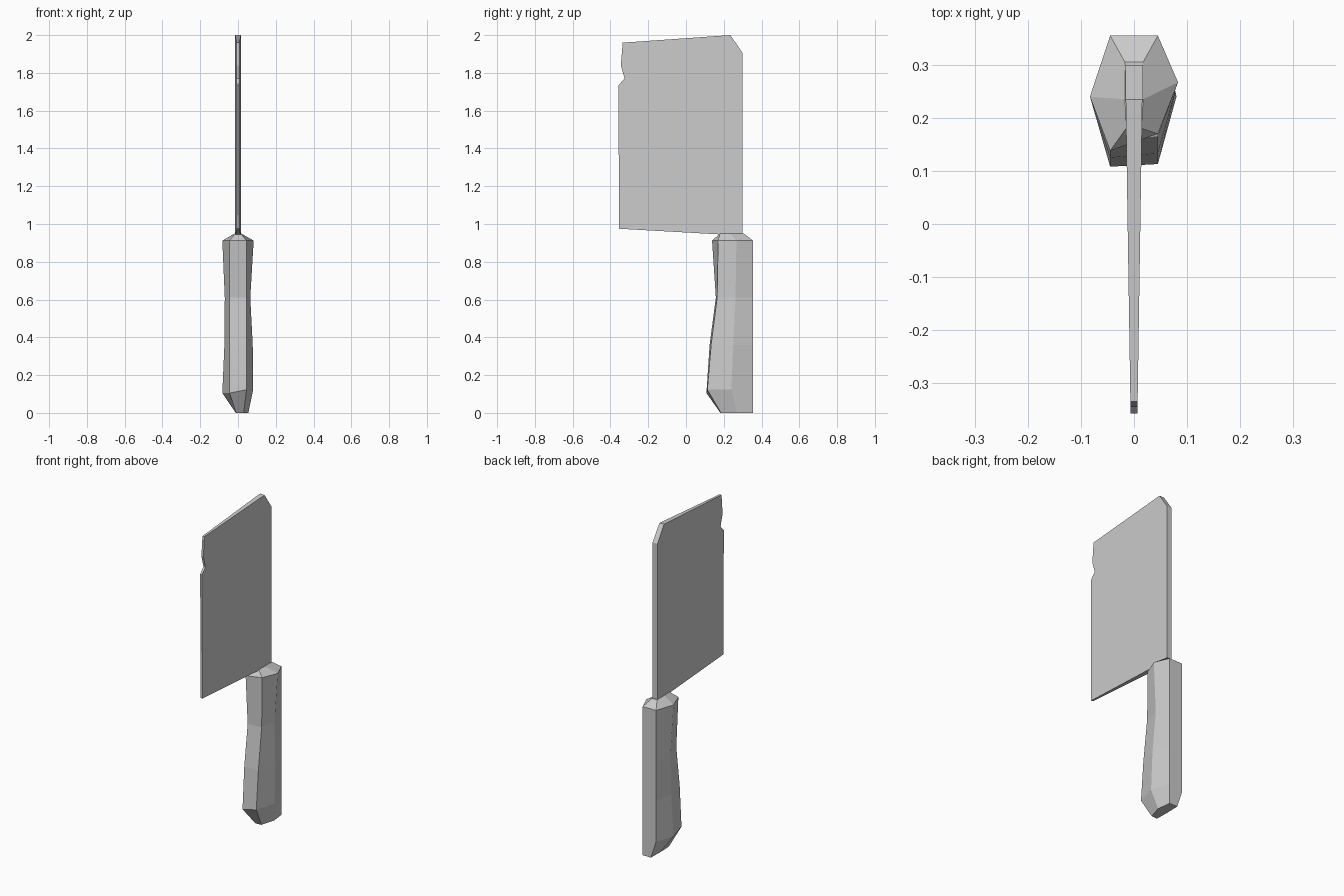
import bpy
import bmesh

cube = bpy.data.objects.get("Cube")
if cube:
    bpy.data.objects.remove(cube, do_unlink=True)

# One plain grey for the whole knife
GREY = (0.6, 0.6, 0.6, 1.0)
grey = bpy.data.materials.new("plain_grey")
grey.use_nodes = True
grey.diffuse_color = GREY
grey.node_tree.nodes["Principled BSDF"].inputs["Base Color"].default_value = GREY


def loft(name, rings):
    """Skin a stack of equal-sized rings and cap both ends."""
    bm = bmesh.new()
    loops = [[bm.verts.new(p) for p in ring] for ring in rings]
    n = len(loops[0])
    for a, b in zip(loops, loops[1:]):
        for i in range(n):
            j = (i + 1) % n
            bm.faces.new((a[i], a[j], b[j], b[i]))
    bm.faces.new(loops[0][::-1])
    bm.faces.new(loops[-1])
    bmesh.ops.recalc_face_normals(bm, faces=bm.faces)
    mesh = bpy.data.meshes.new(name)
    bm.to_mesh(mesh)
    bm.free()
    mesh.materials.append(grey)
    obj = bpy.data.objects.new(name, mesh)
    bpy.context.collection.objects.link(obj)
    return obj


# Blade: cleaver outline (y, z), thick at the spine and thin at the edge
outline = [(0.30, 0.945), (0.30, 1.905), (0.235, 2.0), (-0.335, 1.96),
           (-0.345, 1.84), (-0.325, 1.77), (-0.357, 1.735), (-0.355, 0.975),
           (0.18, 0.945)]


def half_thickness(y):
    return 0.012 + 0.0155 * y


loft("blade", [[(side * half_thickness(y), y, z) for y, z in outline]
               for side in (-1, 1)])


# Handle: uneven six-sided rings from the butt to the collar
def grip_ring(z, left, right, front_left, front_right, side_left, side_right, dz=0.0):
    return [(-0.045, 0.355, z), (-left, side_left, z),
            (-0.045, front_left, z), (0.045, front_right, z + dz),
            (right, side_right, z + dz), (0.045, 0.355, z + dz)]


butt = [(-0.01, 0.355, 0), (-0.012, 0.27, 0), (-0.01, 0.182, 0),
        (0.03, 0.185, 0), (0.055, 0.27, 0), (0.045, 0.355, 0)]
collar = [(-0.017, 0.305, 0.95), (-0.017, 0.235, 0.95), (-0.015, 0.18, 0.95),
          (0.015, 0.18, 0.95), (0.017, 0.235, 0.95), (0.017, 0.305, 0.95)]
loft("handle", [
    butt,
    grip_ring(0.105, 0.083, 0.08, 0.108, 0.113, 0.24, 0.24, 0.018),
    grip_ring(0.36, 0.072, 0.078, 0.125, 0.133, 0.245, 0.25),
    grip_ring(0.61, 0.07, 0.065, 0.158, 0.165, 0.25, 0.262),
    grip_ring(0.912, 0.083, 0.083, 0.138, 0.17, 0.24, 0.267),
    collar,
])
